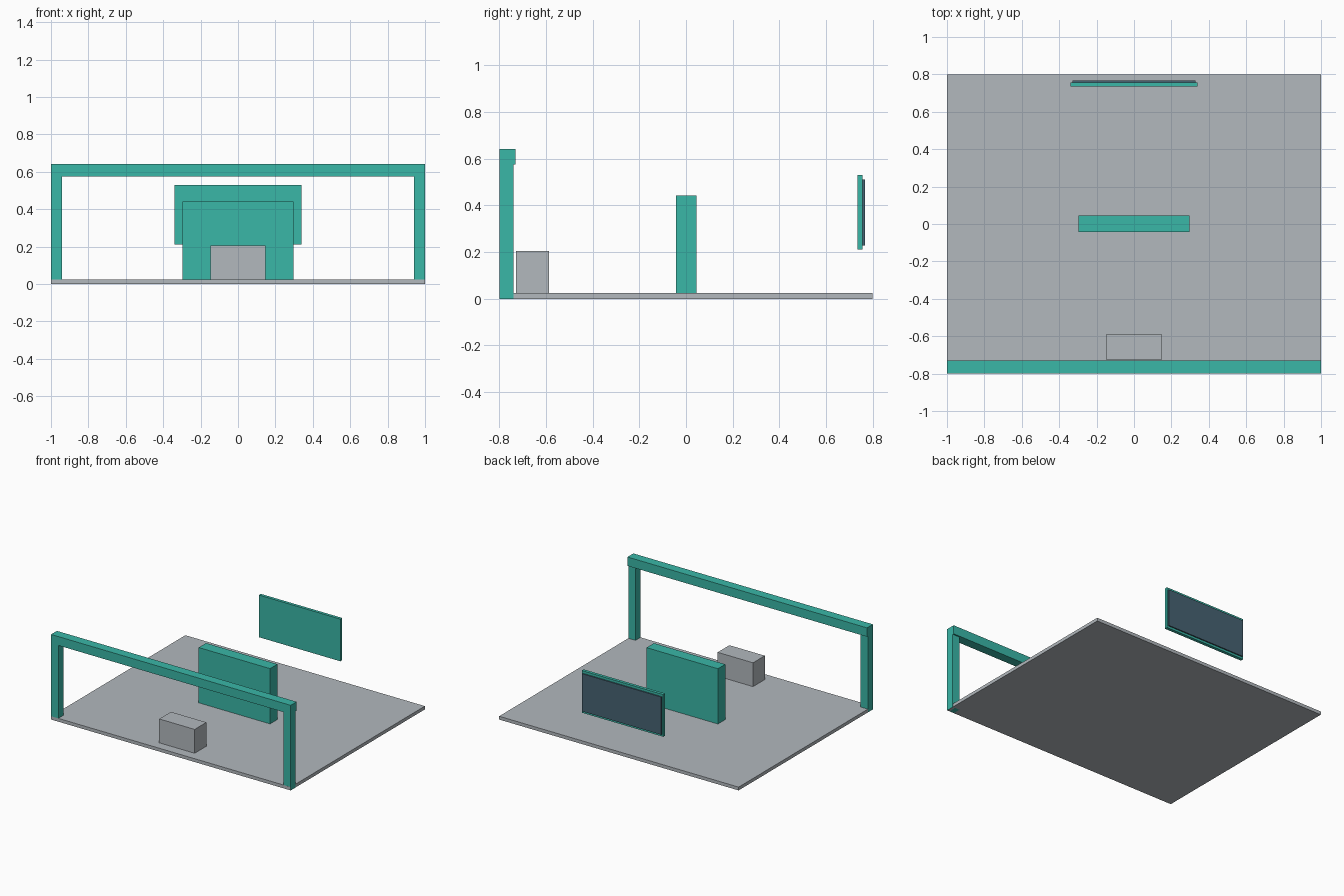
import bpy

if "Cube" in bpy.data.objects:
    bpy.data.objects.remove(bpy.data.objects["Cube"])


def material(name, rgb):
    # sRGB 0-255 to linear
    def lin(c):
        c /= 255
        return c / 12.92 if c <= 0.04045 else ((c + 0.055) / 1.055) ** 2.4
    m = bpy.data.materials.new(name)
    m.diffuse_color = (*[lin(c) for c in rgb], 1)
    m.use_nodes = True
    m.node_tree.nodes["Principled BSDF"].inputs["Base Color"].default_value = m.diffuse_color
    return m


teal = material("teal", (58, 183, 167))
grey = material("light_grey", (178, 184, 189))
slate = material("dark_slate", (70, 99, 115))


def box(name, x, y, z, mat):
    """Box from (min, max) ranges on each axis."""
    size = [r[1] - r[0] for r in (x, y, z)]
    mid = [(r[0] + r[1]) / 2 for r in (x, y, z)]
    bpy.ops.mesh.primitive_cube_add(size=1, location=mid)
    ob = bpy.context.object
    ob.name = name
    ob.scale = size
    bpy.ops.object.transform_apply(location=False, rotation=False, scale=True)
    ob.data.materials.append(mat)
    return ob


# Floor slab, a hair narrower than the posts so their faces do not clash
box("floor", (-0.9995, 0.9995), (-0.8, 0.8), (0, 0.025), grey)

# Entrance gate: two posts and a slightly deeper beam
for side, name in ((-1, "left_post"), (1, "right_post")):
    box(name, sorted((side * 0.94, side)), (-0.7995, -0.74), (0, 0.576), teal)
box("gate_beam", (-1, 1), (-0.8, -0.73), (0.575, 0.642), teal)

# Counter near the gate
box("counter", (-0.148, 0.148), (-0.728, -0.588), (0.01, 0.205), grey)

# Central partition wall
box("partition", (-0.298, 0.298), (-0.043, 0.045), (0.01, 0.442), teal)

# Floating display: frame with a thin screen on its back
box("display_frame", (-0.34, 0.34), (0.734, 0.757), (0.212, 0.53), teal)
box("display_screen", (-0.33, 0.33), (0.757, 0.7665), (0.228, 0.512), slate)
